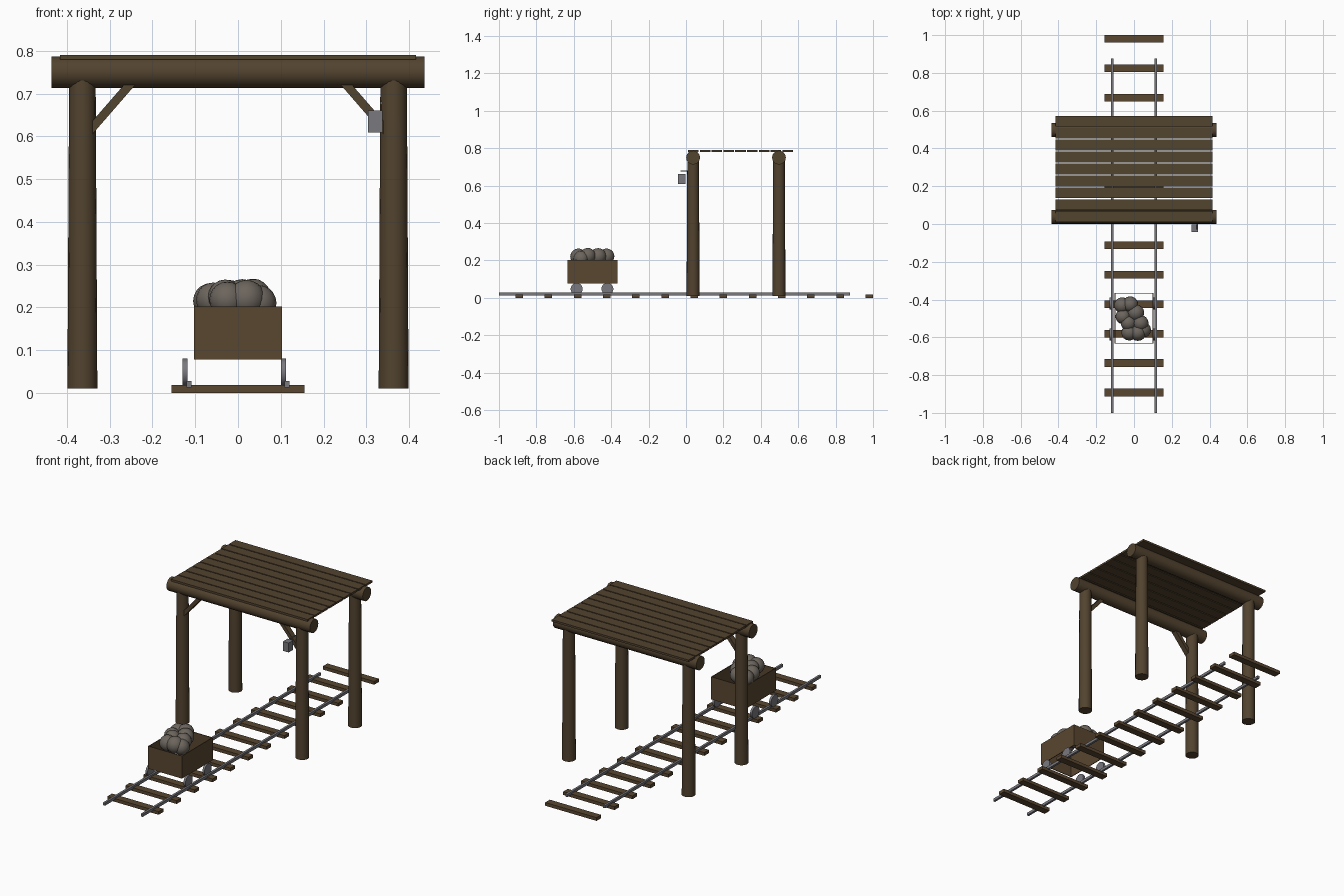
import bpy
import math
from mathutils import Vector

if "Cube" in bpy.data.objects:
    bpy.data.objects.remove(bpy.data.objects["Cube"], do_unlink=True)


def material(name, colour):
    m = bpy.data.materials.new(name)
    m.use_nodes = True
    m.diffuse_color = (*colour, 1)
    m.node_tree.nodes["Principled BSDF"].inputs["Base Color"].default_value = (*colour, 1)
    return m


timber = material("timber brown", (0.085, 0.056, 0.028))
board = material("board brown", (0.1, 0.062, 0.03))
steel = material("steel grey", (0.19, 0.19, 0.21))
stone = material("stone grey", (0.15, 0.13, 0.11))


def finish(name, mat, smooth=False):
    ob = bpy.context.object
    ob.name = name
    ob.data.materials.append(mat)
    if smooth:
        bpy.ops.object.shade_smooth_by_angle(angle=math.radians(40))
    return ob


def box(name, centre, size, mat):
    bpy.ops.mesh.primitive_cube_add(size=1, location=centre)
    bpy.context.object.scale = size
    return finish(name, mat)


def log(name, start, end, r1, r2, mat, sides=16):
    start, end = Vector(start), Vector(end)
    axis = end - start
    bpy.ops.mesh.primitive_cone_add(
        vertices=sides, radius1=r1, radius2=r2, depth=axis.length,
        location=(start + end) / 2, rotation=axis.to_track_quat("Z", "Y").to_euler())
    return finish(name, mat, True)


# Shelter frame: four posts and two cross beams
for row, y in (("front", 0.038), ("back", 0.497)):
    for side, s in (("left", 1), ("right", -1)):
        log(f"{row}_{side}_post", (s * 0.364, y, 0.01), (s * 0.364, y, 0.74), 0.035, 0.031, timber)
    log(f"{row}_beam", (-0.436, y, 0.75), (0.436, y, 0.75), 0.037, 0.037, timber)

# Diagonal braces under the front beam
for side, s in (("left", 1), ("right", -1)):
    brace = box(f"{side}_brace", (s * 0.3, 0.032, 0.667), (0.02, 0.03, 0.16), timber)
    brace.rotation_euler.y = -s * math.radians(41)

# Roof planks
for i in range(9):
    box(f"roof_plank_{i + 1}", (0, 0.039 + i * 0.0631, 0.785), (0.832, 0.057, 0.011), timber)

# Track: sleepers and rails
for i in range(13):
    box(f"sleeper_{i + 1}", (0, -0.892 + i * 0.156, 0.009), (0.312, 0.04, 0.018), board)
for side, s in (("left", 1), ("right", -1)):
    box(f"{side}_rail", (s * 0.115, -0.062, 0.02), (0.012, 1.876, 0.015), steel)

# Cart: open frame of four thin walls
for name, s in (("front", -1), ("back", 1)):
    box(f"cart_{name}_wall", (0, -0.499 + s * 0.132, 0.14), (0.206, 0.004, 0.124), board)
for name, s in (("left", 1), ("right", -1)):
    box(f"cart_{name}_wall", (s * 0.101, -0.499, 0.14), (0.004, 0.264, 0.124), board)

# Cart wheels
for row, y in (("front", -0.585), ("back", -0.42)):
    for side, x in (("left", 0.106), ("right", -0.124)):
        log(f"{row}_{side}_wheel", (x - 0.006, y, 0.048), (x + 0.006, y, 0.048),
            0.032, 0.032, steel, 20)

# Heap of stones: x, y, z, radius
stones = [(-.063, -.43, .215, .042), (-.02, -.425, .222, .042), (.01, -.47, .222, .044),
          (-.058, -.49, .218, .04), (.035, -.525, .225, .042), (-.03, -.525, .225, .04),
          (.048, -.56, .21, .042), (.02, -.575, .22, .044), (-.025, -.575, .218, .042)]
for i, (x, y, z, r) in enumerate(stones):
    bpy.ops.mesh.primitive_uv_sphere_add(segments=16, ring_count=10, radius=r, location=(x, y, z))
    finish(f"stone_{i + 1}", stone, True)

# Lantern and its hook
box("lantern", (0.321, -0.023, 0.635), (0.034, 0.04, 0.052), steel)
log("lantern_hook", (0.335, -0.03, 0.678), (0.335, 0.02, 0.678), 0.003, 0.003, steel, 8)
